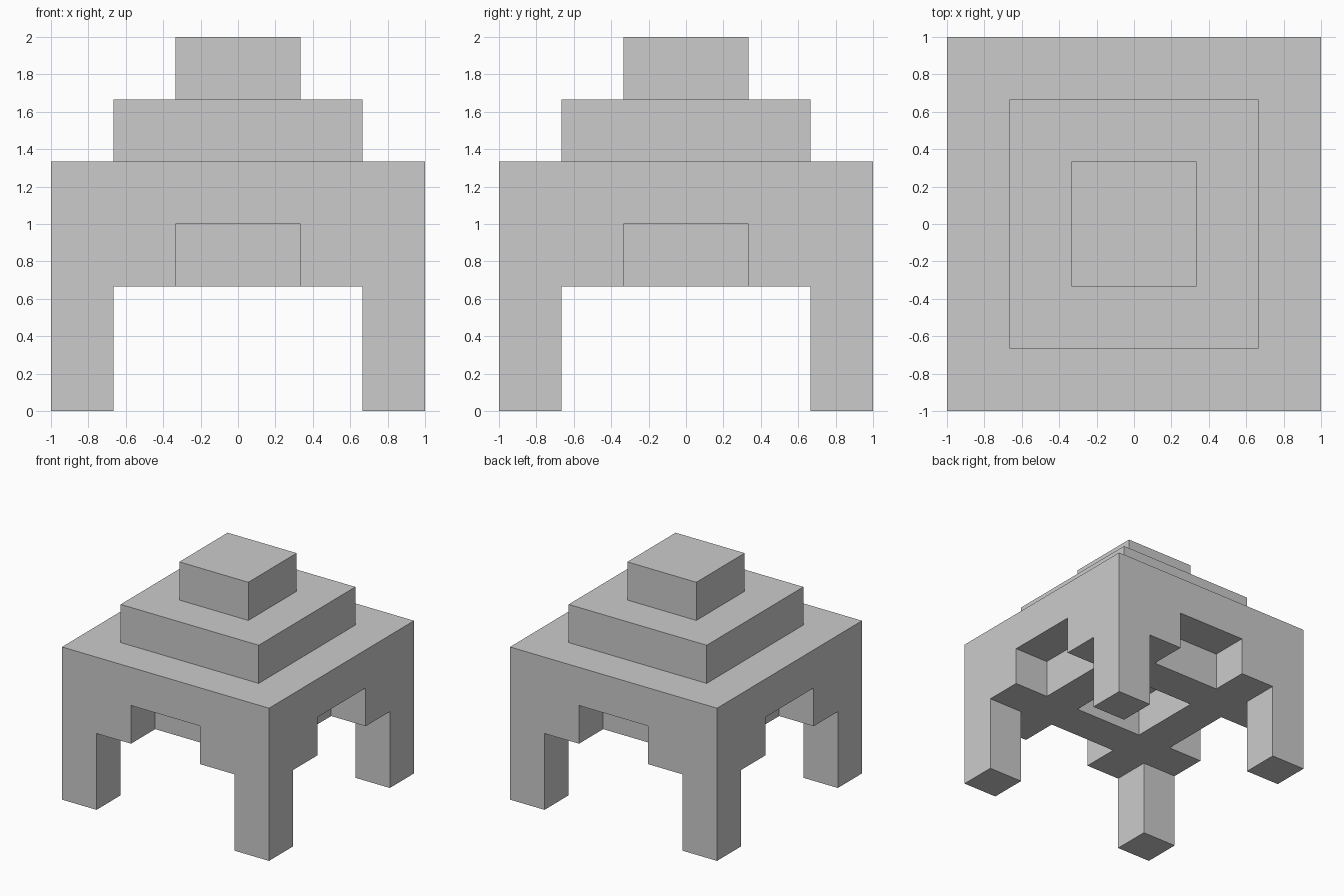
import bpy

if "Cube" in bpy.data.objects:
    bpy.data.objects.remove(bpy.data.objects["Cube"])

U = 1 / 3  # block size


def box(name, x, y, z):
    """Axis-aligned box from (min, max) ranges."""
    bpy.ops.mesh.primitive_cube_add(size=1)
    ob = bpy.context.object
    ob.name = ob.data.name = name
    for v in ob.data.vertices:
        v.co = [lo + (c + 0.5) * (hi - lo) for c, (lo, hi) in zip(v.co, (x, y, z))]
    return ob


def combine(target, tool, operation):
    """Apply an exact boolean and discard the tool object."""
    mod = target.modifiers.new(operation.lower(), 'BOOLEAN')
    mod.operation, mod.solver, mod.object = operation, 'EXACT', tool
    bpy.context.view_layer.objects.active = target
    bpy.ops.object.modifier_apply(modifier=mod.name)
    bpy.data.objects.remove(tool)


def sym(r):
    return (-r, r)


# Main block, from the feet to the top of the canopy
pavilion = box("stepped_pavilion", sym(1), sym(1), (0, 4 * U))

# Crossing passages that leave four corner legs
combine(pavilion, box("passage_x", sym(1.2), sym(2 * U), (-0.2, 2 * U)), 'DIFFERENCE')
combine(pavilion, box("passage_y", sym(2 * U), sym(1.2), (-0.2, 2 * U)), 'DIFFERENCE')

# Notch above each passage mouth
for side in ((2 * U, 1.2), (-1.2, -2 * U)):
    combine(pavilion, box("notch_x", side, sym(U), (0.5, 3 * U)), 'DIFFERENCE')
    combine(pavilion, box("notch_y", sym(U), side, (0.5, 3 * U)), 'DIFFERENCE')

# Square recess in the middle of the underside
combine(pavilion, box("ceiling_recess", sym(U), sym(U), (0.5, 3 * U)), 'DIFFERENCE')

# Roof tiers, sunk slightly into the level below before merging
combine(pavilion, box("lower_tier", sym(2 * U), sym(2 * U), (4 * U - 0.1, 5 * U)), 'UNION')
combine(pavilion, box("upper_tier", sym(U), sym(U), (5 * U - 0.1, 6 * U)), 'UNION')
